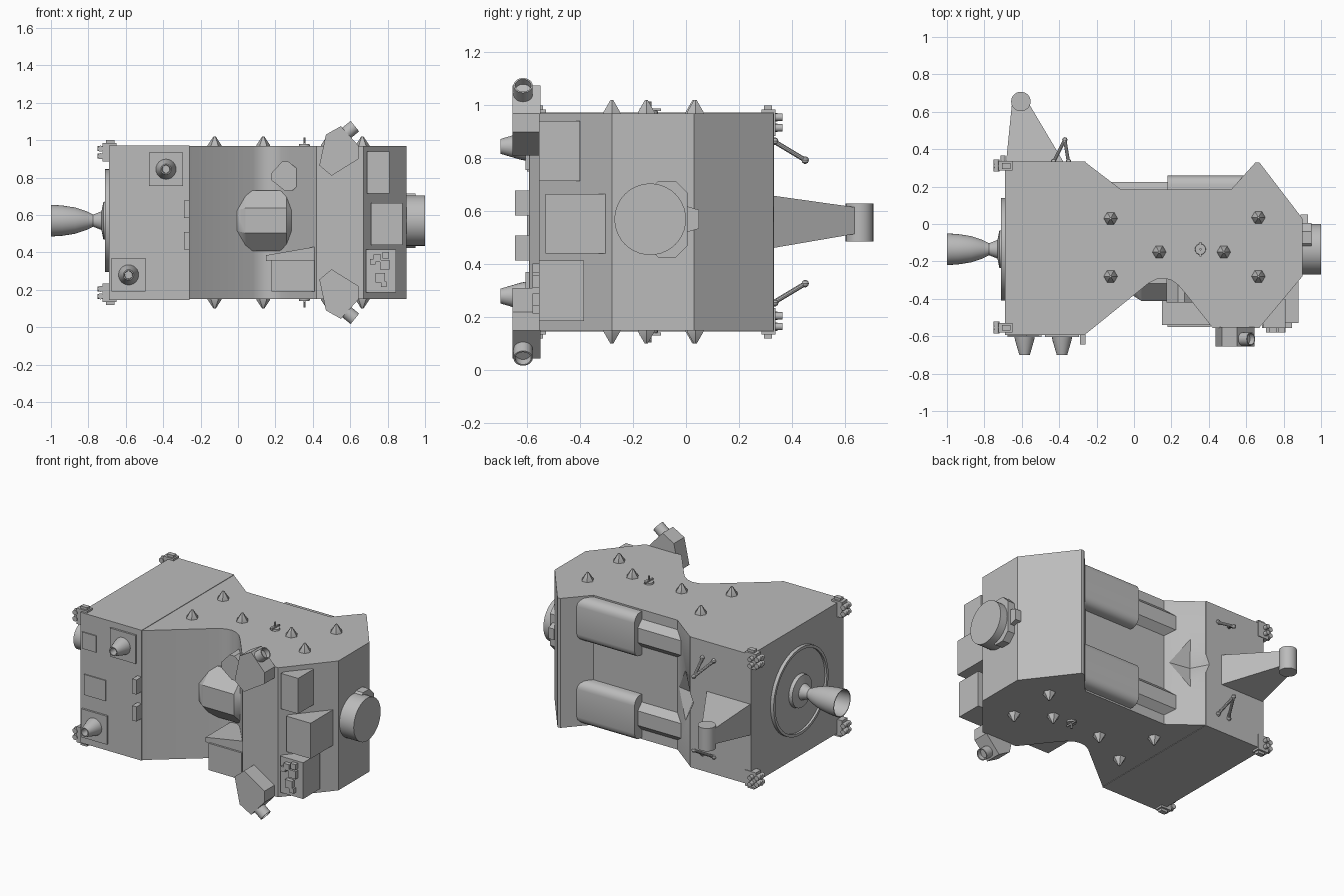
import bpy, bmesh, math
from mathutils import Vector

if "Cube" in bpy.data.objects:
    bpy.data.objects.remove(bpy.data.objects["Cube"])

grey = bpy.data.materials.new("hull_grey")
grey.diffuse_color = (0.5, 0.5, 0.5, 1)
grey.use_nodes = True
grey.node_tree.nodes["Principled BSDF"].inputs["Base Color"].default_value = grey.diffuse_color
MID = 0.56  # mirror height of the craft


def finish(name, bm):
    bmesh.ops.recalc_face_normals(bm, faces=bm.faces[:])
    me = bpy.data.meshes.new(name)
    bm.to_mesh(me)
    bm.free()
    me.materials.append(grey)
    ob = bpy.data.objects.new(name, me)
    bpy.context.collection.objects.link(ob)
    return ob


def hull(name, pts):
    bm = bmesh.new()
    for p in pts:
        bm.verts.new(p)
    bmesh.ops.convex_hull(bm, input=bm.verts[:])
    bmesh.ops.dissolve_limit(bm, angle_limit=0.01, verts=bm.verts[:], edges=bm.edges[:])
    return finish(name, bm)


def box(name, x0, x1, y0, y1, z0, z1, bevel=0, seg=1, along=None):
    bm = bmesh.new()
    bmesh.ops.create_cube(bm, size=1)
    for v in bm.verts:
        v.co = Vector(((x0 + x1) / 2 + v.co.x * (x1 - x0), (y0 + y1) / 2 + v.co.y * (y1 - y0),
                       (z0 + z1) / 2 + v.co.z * (z1 - z0)))
    if bevel:
        es = [e for e in bm.edges if along is None
              or abs((e.verts[0].co - e.verts[1].co).normalized()[along]) > 0.9]
        bmesh.ops.bevel(bm, geom=es, offset=bevel, segments=seg, profile=0.5, affect='EDGES')
    return finish(name, bm)


def prism(name, prof, lo, hi, axis='z'):
    bm = bmesh.new()
    put = (lambda a, b, h: (a, b, h)) if axis == 'z' else (lambda a, b, h: (a, h, b))
    f = bm.faces.new([bm.verts.new(put(a, b, lo)) for a, b in prof])
    r = bmesh.ops.extrude_face_region(bm, geom=[f])
    d = Vector(put(0, 0, hi - lo))
    for v in r['geom']:
        if isinstance(v, bmesh.types.BMVert):
            v.co += d
    return finish(name, bm)


def lathe(name, start, direction, prof, n=32, closed=False, turn=0.0):
    """Revolve (distance, radius) pairs about a line; ends are capped unless closed."""
    bm = bmesh.new()
    q = Vector(direction).to_track_quat('Z', 'Y')
    rings = []
    for d, r in prof:
        ring = []
        for i in range(n):
            a = 2 * math.pi * i / n + turn
            ring.append(bm.verts.new(Vector(start) + q @ Vector((r * math.cos(a), r * math.sin(a), d))))
        rings.append(ring)
    pairs = list(zip(rings, rings[1:])) + ([(rings[-1], rings[0])] if closed else [])
    for a, b in pairs:
        for i in range(n):
            j = (i + 1) % n
            bm.faces.new((a[i], a[j], b[j], b[i]))
    if not closed:
        bm.faces.new(rings[0])
        bm.faces.new(rings[-1])
    return finish(name, bm)


def rod(name, a, b, r, n=10):
    d = Vector(b) - Vector(a)
    return lathe(name, a, d, [(0, r), (d.length, r)], n)


# Main body with waist recesses, and rear equipment bay
body = prism("main_body", [(-.26, .33), (-.07, .185), (.52, .185), (.65, .33), (.67, .33), (.9, .03),
                           (.9, -.28), (.67, -.555), (.42, -.555), (.27, -.365), (.235, -.325),
                           (.2, -.3), (.16, -.29), (.12, -.295), (.08, -.315), (-.26, -.59)], .15, .97)
bay = box("equipment_bay", -.69, -.26, -.593, .333, .147, .973)

# Faceted notch in the sloped rear corner
c, t, nrm, up = Vector((-.18, .29, MID)), Vector((-.785, .62, 0)), Vector((.62, .785, 0)), Vector((0, 0, 1))
cutter = hull("notch_cutter", [c + t * .18, c - t * .15, c + nrm * .25, c - nrm * .08, c + up * .2, c - up * .2])
cutter.hide_render = True
for ob in (body, bay):
    m = ob.modifiers.new("notch", 'BOOLEAN')
    m.operation, m.object, m.solver = 'DIFFERENCE', cutter, 'EXACT'
    bpy.context.view_layer.objects.active = ob
    bpy.ops.object.modifier_apply(modifier=m.name)
bpy.data.objects.remove(cutter)

# Two tanks with rounded housings in the rear recess
for z in (.823, .298):
    box("tank_housing", .18, .6, .02, .258, z - .137, z + .137, .05, 4, 0)
    lathe("tank_tube", (-.16, .115, z), (1, 0, 0), [(0, .12), (.36, .12)], 8, turn=math.pi / 8)

# Main engine
ax = (-.69, -.135, .57)
lathe("engine_base_disc", ax, (-1, 0, 0), [(0, .265), (.008, .265)], 48)
lathe("engine_ring", ax, (-1, 0, 0), [(0, .275), (.022, .275), (.022, .258), (0, .258)], 48, True)
lathe("engine_mount", ax, (-1, 0, 0), [(0, .105), (.03, .1), (.04, .05), (.09, .03)], 32)
lathe("engine_bell", ax, (-1, 0, 0), [(.05, .028), (.08, .03), (.12, .05), (.18, .07), (.25, .081), (.31, .085),
                                      (.31, .08), (.25, .075), (.18, .064), (.12, .044), (.08, .02), (.05, .015)],
      32, True)

# Side docking drum with bracket
lathe("side_drum", (.9, -.135, .57), (1, 0, 0), [(0, .135), (.1, .135)], 40)
box("drum_bracket", .89, .95, -.15, .005, .425, .715, .045, 1, 0)
hull("bracket_lug", [(x, y, z) for x in (.89, .93) for y, h in ((0, .05), (.05, .035))
                     for z in (.57 - h, .57 + h)])

# Front nozzles on mounting plates
for x, z in ((-.385, .845), (-.585, .28)):
    box("nozzle_plate", x - .09, x + .09, -.605, -.58, z - .09, z + .09)
    lathe("front_nozzle", (x, -.6, z), (0, -1, 0),
          [(0, .055), (.025, .05), (.1, .028), (.1, .022), (.04, .02)], 24)
box("small_panel", -.675, -.575, -.6, -.58, .75, .855)
box("wide_panel", -.66, -.51, -.6, -.58, .46, .59)
for z0 in (.585, .415):
    box("edge_block", -.29, -.26, -.645, -.585, z0, z0 + .093)

# Wedge boom with upright canister, at the rear
hull("boom", [(-.685, .32, z) for z in (.46, .66)] + [(-.37, .32, z) for z in (.46, .66)]
     + [(x, .64, z) for x in (-.653, -.56) for z in (.515, .615)])
rod("boom_canister", (-.605, .655, .485), (-.605, .655, .63), .052, 28)

# Parts mirrored above and below the middle
for s in (1, -1):
    Z = lambda z: MID + s * (z - MID)
    # spikes
    for x, y in ((-.125, .03), (-.125, -.28), (.135, -.15), (.48, -.15), (.665, .035), (.665, -.28)):
        lathe("spike", (x, y, Z(.965)), (0, 0, s), [(0, .037), (.008, .037), (.055, .006)], 6)
    # small whip antenna
    lathe("whip_base", (.355, -.135, Z(.965)), (0, 0, s), [(0, .03), (.015, .028)], 16)
    rod("whip", (.355, -.135, Z(.97)), (.355, -.135, Z(1.015)), .006)
    box("whip_bar", .35, .36, -.175, -.095, *sorted((Z(.978), Z(.988))))
    # corner thruster clusters
    for y, o in ((.31, 1), (-.555, -1)):
        box("thruster_block", -.725, -.65, y - .025, y + .027, *sorted((Z(.885), Z(.985))))
        box("thruster_cap", -.705, -.66, y - .015, y + .015, *sorted((Z(.98), Z(1.0))))
        for z in (.955, .915):
            rod("thruster_rear", (-.72, y, Z(z)), (-.752, y, Z(z)), .014, 12)
            rod("thruster_side", (-.735, y - .03, Z(z)), (-.735, y + .035, Z(z)), .016, 12)
            if o > 0:
                rod("thruster_out", (-.7, y, Z(z)), (-.7, y + .055, Z(z)), .014, 12)
    # V-shaped struts with end ball
    tip = (-.37, .45, Z(.793))
    rod("strut_long", (-.43, .33, Z(.865)), tip, .009)
    rod("strut_short", (-.35, .33, Z(.865)), tip, .009)
    for p in (tip, (-.43, .335, Z(.865)), (-.35, .335, Z(.865))):
        lathe("strut_ball", (p[0], p[1], p[2] - .014), (0, 0, 1),
              [(0, .003), (.005, .011), (.014, .014), (.023, .011), (.028, .003)], 12)
    # angled camera units
    prism("camera_box", [(x, Z(z)) for x, z in ((.435, .865), (.47, 1.03), (.55, 1.075), (.645, .97),
                                                (.645, .9), (.5, .81))], -.655, -.55, 'y')
    d = Vector((.105, 0, s * .085))
    lathe("camera_barrel", (.52, -.615, Z(.99)), d,
          [(0, .036), (d.length, .036), (d.length, .03), (d.length - .03, .03)], 24)

# Boxes on the sloped front right face
box("upper_box", .69, .81, -.555, -.4, .715, .94)
box("middle_box", .71, .88, -.53, -.3, .44, .665)
box("lower_box", .685, .845, -.555, -.385, .185, .415)
for x, z, w in ((.745, .37, .04), (.79, .385, .035), (.785, .335, .05), (.76, .265, .05), (.72, .35, .03),
                (.78, .23, .03)):
    box("lower_stud", x - w / 2, x + w / 2, -.58, -.55, z - w / 2, z + w / 2)

# Faceted drum and boxes in the front recess
lathe("recess_drum", (-.04, -.25, .57), (1, 0, 0),
      [(0, .09), (.03, .14), (.08, .175), (.3, .175), (.34, .13)], 8, turn=math.pi / 8)
box("recess_box", .18, .41, -.552, -.28, .19, .36)
hull("recess_box_lid", [(x, y, z) for x, h in ((.15, .385), (.41, .43)) for y in (-.54, -.27) for z in (.355, h)])
prism("recess_sensor", [(.175, .82), (.235, .885), (.27, .885), (.35, .82), (.345, .78), (.29, .73),
                        (.25, .73), (.18, .785)], -.42, -.27, 'y')

# Smooth shading with sharp edges kept
for ob in bpy.context.scene.objects:
    ob.data.shade_smooth()
    ob.data.set_sharp_from_angle(angle=math.radians(32))
